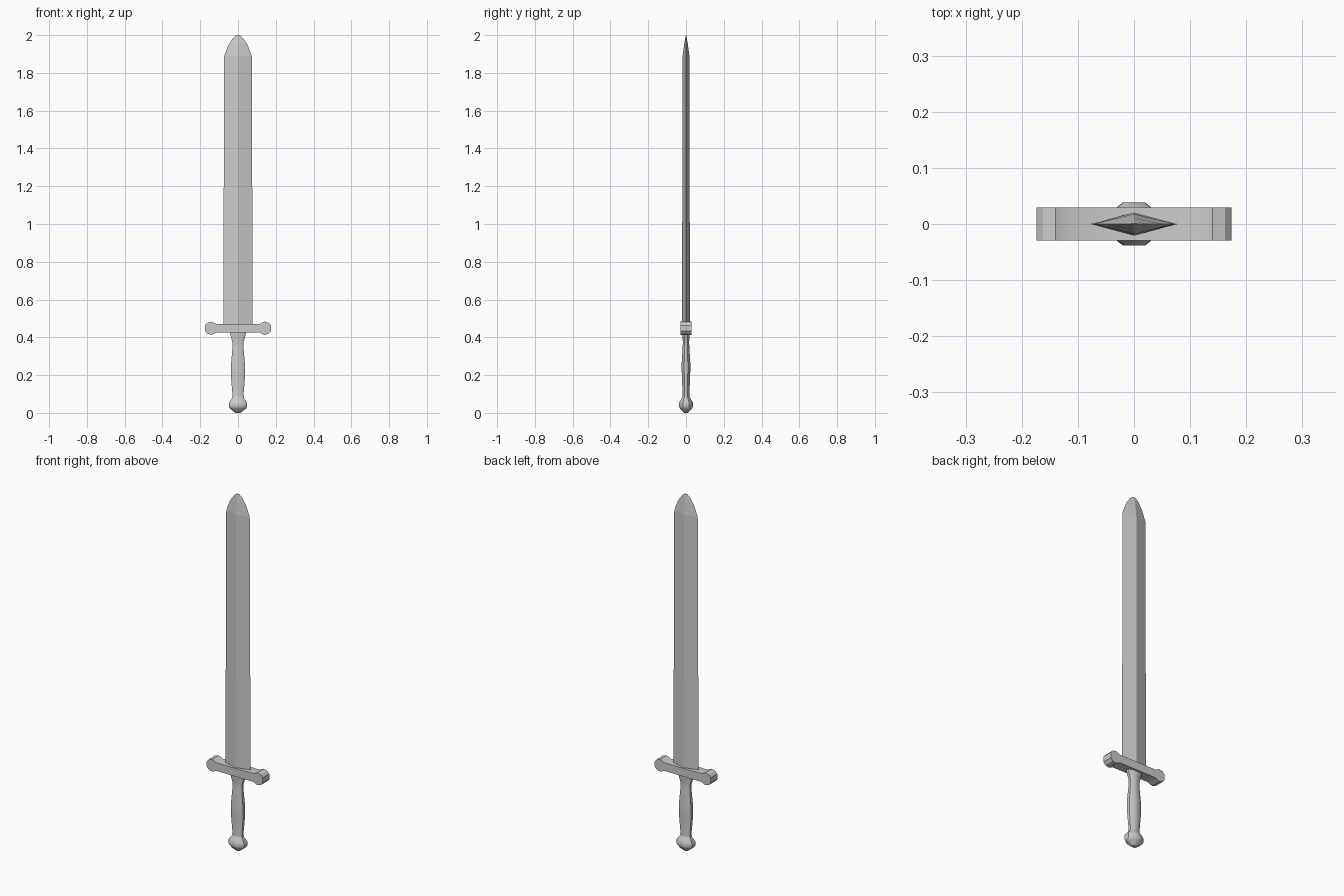
import bpy, bmesh, math

if "Cube" in bpy.data.objects:
    bpy.data.objects.remove(bpy.data.objects["Cube"])


def finish(name, bm, smooth=None):
    bmesh.ops.recalc_face_normals(bm, faces=bm.faces)
    mesh = bpy.data.meshes.new(name)
    bm.to_mesh(mesh)
    bm.free()
    obj = bpy.data.objects.new(name, mesh)
    bpy.context.collection.objects.link(obj)
    if smooth:
        bpy.ops.object.select_all(action='DESELECT')
        obj.select_set(True)
        bpy.context.view_layer.objects.active = obj
        bpy.ops.object.shade_smooth_by_angle(angle=math.radians(smooth))
    return obj


def loft(name, rings, sides, turn=0.0, smooth=None):
    """Stack elliptical rings given as (z, x radius, y radius) and cap the ends."""
    bm = bmesh.new()
    loops = []
    for z, rx, ry in rings:
        angles = [turn + 2 * math.pi * i / sides for i in range(sides)]
        loops.append([bm.verts.new((rx * math.cos(a), ry * math.sin(a), z)) for a in angles])
    for low, high in zip(loops, loops[1:]):
        for i in range(sides):
            j = (i + 1) % sides
            bm.faces.new((low[i], low[j], high[j], high[i]))
    bm.faces.new(loops[0][::-1])
    bm.faces.new(loops[-1])
    return finish(name, bm, smooth)


# Blade: diamond section with a rounded point
loft("blade", [(0.465, 0.078, 0.021), (1.89, 0.073, 0.018), (1.95, 0.050, 0.010),
               (1.985, 0.026, 0.004), (2.0, 0.010, 0.001)], 4)

# Crossguard: half profile mirrored in x, extruded through y
half = [(0.115, 0.425), (0.140, 0.413), (0.162, 0.419), (0.174, 0.433),
        (0.174, 0.463), (0.162, 0.477), (0.140, 0.483), (0.115, 0.471)]
outline = half + [(-x, z) for x, z in reversed(half)]
bm = bmesh.new()
face = bm.faces.new([bm.verts.new((x, -0.029, z)) for x, z in outline])
ext = bmesh.ops.extrude_face_region(bm, geom=[face])
bmesh.ops.translate(bm, vec=(0, 0.058, 0),
                    verts=[v for v in ext["geom"] if isinstance(v, bmesh.types.BMVert)])
finish("crossguard", bm, 30)

# Grip: swelling eight-sided handle that flares under the guard
eighth = math.pi / 8
loft("grip", [(0.07, 0.034, 0.023), (0.10, 0.032, 0.019), (0.19, 0.040, 0.024),
              (0.26, 0.040, 0.025), (0.35, 0.031, 0.019), (0.375, 0.032, 0.018),
              (0.40, 0.040, 0.020), (0.43, 0.048, 0.021)], 8, eighth, 50)

# Pommel: faceted knob
loft("pommel", [(0.0, 0.014, 0.010), (0.022, 0.045, 0.034), (0.034, 0.053, 0.041),
                (0.055, 0.052, 0.040), (0.075, 0.036, 0.026), (0.085, 0.032, 0.021)],
     8, eighth, 35)
